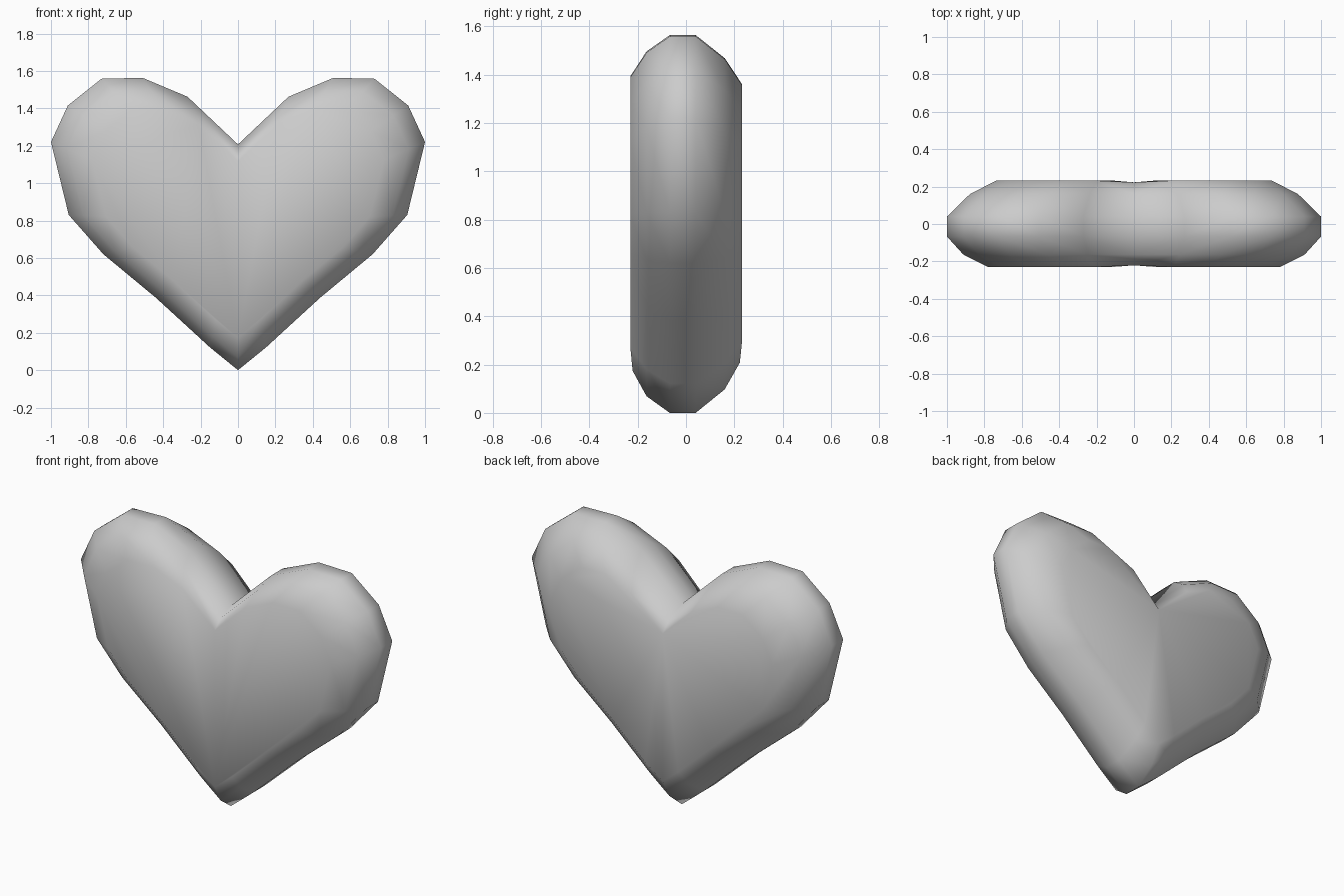
import bpy, bmesh

if "Cube" in bpy.data.objects:
    bpy.data.objects.remove(bpy.data.objects["Cube"])

# Right half of the heart outline (x, z), from notch to tip
outline = [(0, 1.207), (0.27, 1.462), (0.51, 1.563), (0.73, 1.558), (0.91, 1.415),
           (1.0, 1.22), (0.905, 0.83), (0.72, 0.62), (0.44, 0.388), (0.15, 0.122), (0, 0.0)]
# Pillow-shaped depth profile: (y, outline scale)
rings = [(-0.23, 0.78), (-0.163, 0.913), (-0.067, 1.0),
         (0.04, 1.0), (0.16, 0.877), (0.232, 0.737)]
CENTRE_Z = 0.79

bm = bmesh.new()
loops = []
for i, (y, s) in enumerate(rings):
    loop = []
    for x, z in outline:
        # Faces dip very slightly along the middle line
        dip = 0.96 if x == 0 and i in (0, len(rings) - 1) else 1.0
        loop.append(bm.verts.new((x * s, y * dip, CENTRE_Z + (z - CENTRE_Z) * s)))
    loops.append(loop)

# Rounded rim
for a, b in zip(loops, loops[1:]):
    for j in range(len(outline) - 1):
        bm.faces.new((a[j], b[j], b[j + 1], a[j + 1]))
# Front and back faces
bm.faces.new(loops[0])
bm.faces.new(loops[-1][::-1])

# Mirror to the left half and weld the seam
geom = bm.verts[:] + bm.edges[:] + bm.faces[:]
bmesh.ops.mirror(bm, geom=geom, axis='X', merge_dist=0.0)
bmesh.ops.remove_doubles(bm, verts=bm.verts[:], dist=0.0005)
bmesh.ops.recalc_face_normals(bm, faces=bm.faces[:])
for f in bm.faces:
    f.smooth = True

mesh = bpy.data.meshes.new("heart")
bm.to_mesh(mesh)
bm.free()
heart = bpy.data.objects.new("heart", mesh)
bpy.context.collection.objects.link(heart)
